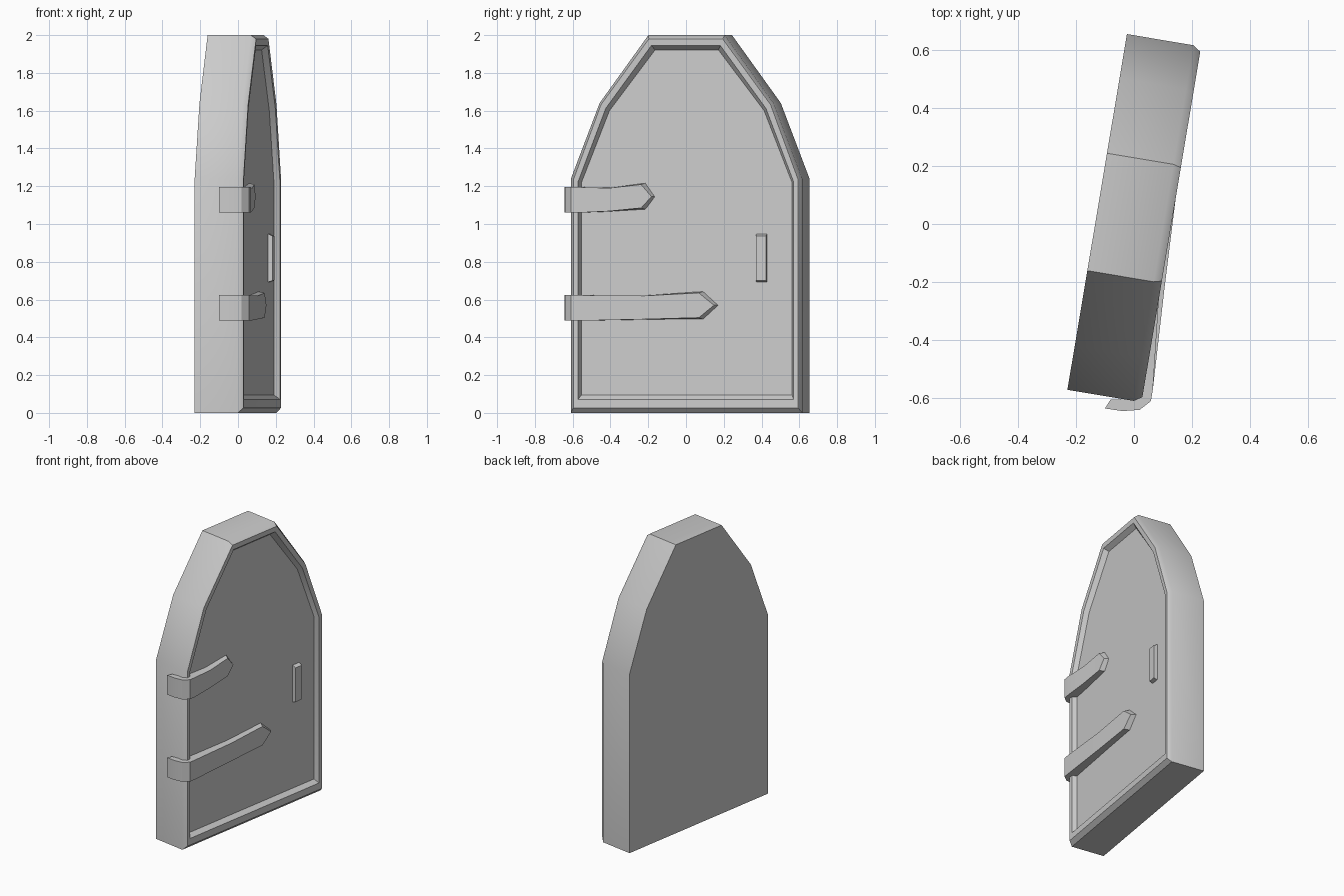
import bpy, bmesh
from math import radians

if "Cube" in bpy.data.objects:
    bpy.data.objects.remove(bpy.data.objects["Cube"])

TURN = radians(-9.5)   # the door stands slightly swung about z
MID = 0.02             # middle of the door across its width


def loft(name, rings, smooth):
    """Skin equal-length rings of (depth, across, z) and cap both ends."""
    bm = bmesh.new()
    loops = [[bm.verts.new(p) for p in ring] for ring in rings]
    count = len(loops[0])
    for a, b in zip(loops, loops[1:]):
        for i in range(count):
            j = (i + 1) % count
            bm.faces.new((a[i], a[j], b[j], b[i]))
    bm.faces.new(loops[0][::-1])
    bm.faces.new(loops[-1])
    bmesh.ops.remove_doubles(bm, verts=bm.verts, dist=0.0005)
    bmesh.ops.recalc_face_normals(bm, faces=bm.faces)
    mesh = bpy.data.meshes.new(name)
    bm.to_mesh(mesh)
    bm.free()
    ob = bpy.data.objects.new(name, mesh)
    bpy.context.collection.objects.link(ob)
    ob.rotation_euler.z = TURN
    bpy.ops.object.select_all(action='DESELECT')
    ob.select_set(True)
    bpy.context.view_layer.objects.active = ob
    bpy.ops.object.shade_smooth_by_angle(angle=radians(smooth))
    return ob


def arch(depth, half):
    """Mirror half an arch outline into a full ring."""
    right = [(depth, MID + w, z) for w, z in half]
    left = [(depth, MID - w, z) for w, z in reversed(half)]
    return right + left


# Door slab with chamfered rim and recessed panel
outer = [(0.621, 0), (0.621, 1.24), (0.467, 1.64), (0.205, 2.0)]
rim_out = [(0.603, 0.027), (0.603, 1.235), (0.455, 1.632), (0.198, 1.98)]
rim_in = [(0.578, 0.072), (0.578, 1.225), (0.43, 1.612), (0.185, 1.945)]
panel = [(0.565, 0.095), (0.565, 1.22), (0.415, 1.60), (0.17, 1.922)]
loft("door", [arch(-0.132, outer), arch(0.10, outer), arch(0.127, rim_out),
              arch(0.125, rim_in), arch(0.095, panel)], 40)


# Strap hinges that wrap round the door edge
def strap(name, z0, length):
    """length: (along, low, high) stations from the bend to the shoulder, then tip."""
    wrap = [(-0.643, 0.006, -0.61, 0.02), (-0.642, 0.067, -0.60, 0.067),
            (-0.628, 0.125, -0.59, 0.10), (-0.592, 0.158, -0.57, 0.10),
            (-0.551, 0.158, -0.55, 0.09)]
    rings = [[(n, u, z0), (n, u, z0 + 0.135), (ni, ui, z0 + 0.135), (ni, ui, z0)]
             for u, n, ui, ni in wrap]
    for u, n, lo, hi, back, grow in length:
        rings.append([(n, u - back, lo + grow), (n, u - back, hi - grow),
                      (0.09, u, hi), (0.09, u, lo)])
    loft(name, rings, 30)


strap("upper_hinge", 1.06, [(-0.39, 0.142, 1.066, 1.192, 0, 0.002),
                            (-0.20, 0.125, 1.077, 1.217, 0.02, 0.008),
                            (-0.149, 0.122, 1.145, 1.145, 0.016, 0)])
strap("lower_hinge", 0.488, [(-0.20, 0.140, 0.494, 0.622, 0, 0.002),
                             (0.11, 0.128, 0.496, 0.643, 0.02, 0.008),
                             (0.191, 0.124, 0.57, 0.57, 0.02, 0)])


# Pull handle
def plate(depth, half_w, lo, hi):
    return [(depth, 0.422 - half_w, lo), (depth, 0.422 + half_w, lo),
            (depth, 0.422 + half_w, hi), (depth, 0.422 - half_w, hi)]


loft("handle", [plate(0.085, 0.029, 0.69, 0.952),
                plate(0.12, 0.027, 0.70, 0.937)], 30)
